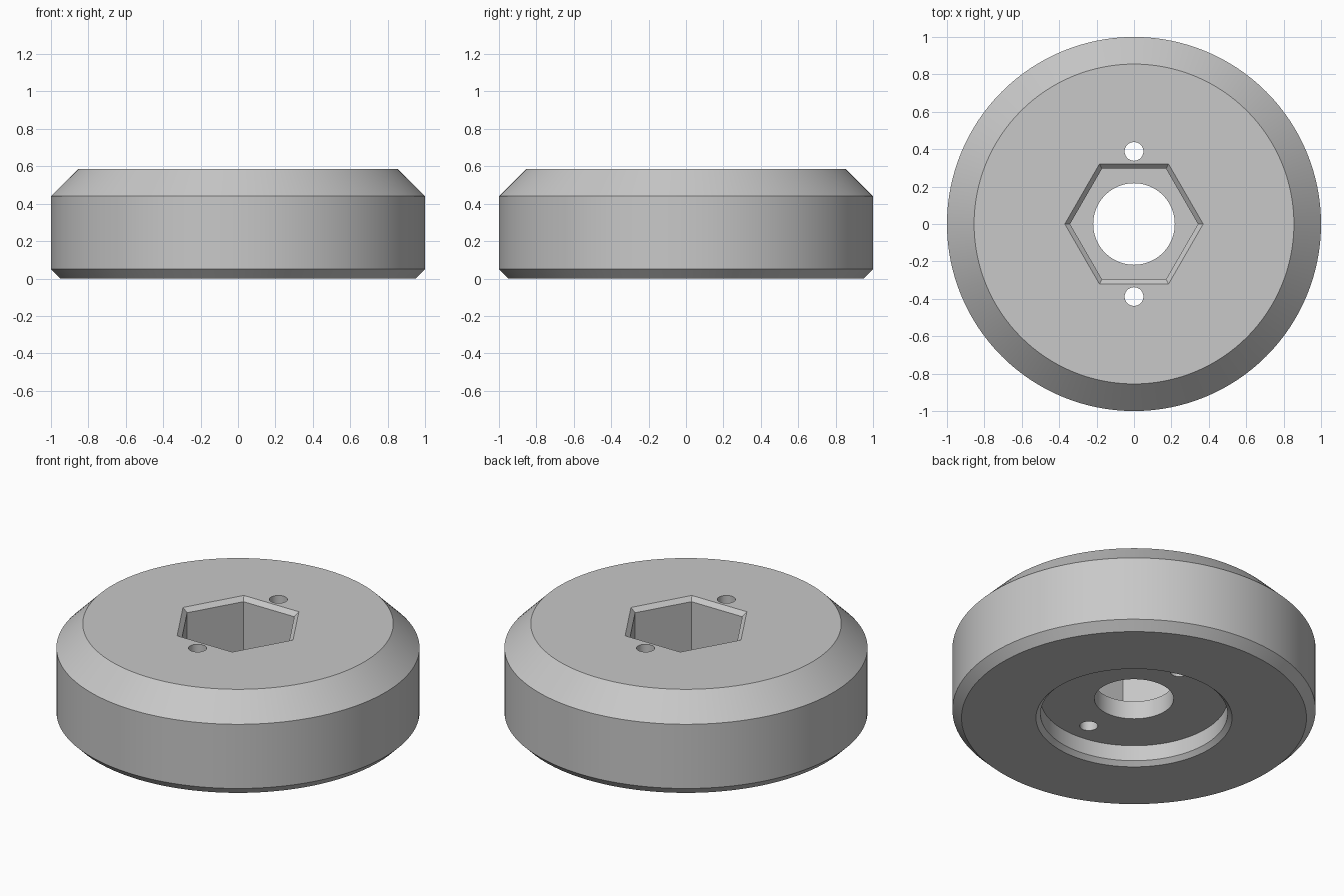
import bpy, bmesh, math

if "Cube" in bpy.data.objects:
    bpy.data.objects.remove(bpy.data.objects["Cube"])

grey = bpy.data.materials.new("light grey metal")
grey.use_nodes = True
colour = (0.58, 0.58, 0.58, 1)
grey.diffuse_color = colour
grey.node_tree.nodes["Principled BSDF"].inputs["Base Color"].default_value = colour


def turned(name, profile, sides, y=0):
    """Stack of rings from (radius, height) pairs, capped at both ends."""
    bm = bmesh.new()
    rings = []
    for r, z in profile:
        angles = [math.tau * i / sides for i in range(sides)]
        rings.append([bm.verts.new((r * math.cos(a), y + r * math.sin(a), z)) for a in angles])
    for low, high in zip(rings, rings[1:]):
        for i in range(sides):
            j = (i + 1) % sides
            bm.faces.new((low[i], low[j], high[j], high[i]))
    bm.faces.new(rings[0][::-1])
    bm.faces.new(rings[-1])
    bmesh.ops.recalc_face_normals(bm, faces=bm.faces)
    mesh = bpy.data.meshes.new(name)
    bm.to_mesh(mesh)
    bm.free()
    mesh.materials.append(grey)
    obj = bpy.data.objects.new(name, mesh)
    bpy.context.collection.objects.link(obj)
    return obj


# Bevelled disc, with the round recess in its underside
disc = turned("disc_body", [(0.515, 0.12), (0.515, 0.025), (0.54, 0), (0.95, 0),
                            (1, 0.05), (1, 0.44), (0.855, 0.585)], 128)

# Hexagonal socket with bevelled rim, central bore and two pin holes
cutters = [
    turned("hex_socket_cutter", [(0.342, 0.23), (0.342, 0.56), (0.398, 0.61)], 6),
    turned("bore_cutter", [(0.218, -0.1), (0.218, 0.4)], 96),
]
for side in (-1, 1):
    cutters.append(turned("pin_hole_cutter", [(0.05, -0.1), (0.05, 0.7)], 48, side * 0.388))

bpy.ops.object.select_all(action="DESELECT")
bpy.context.view_layer.objects.active = disc
disc.select_set(True)
for cutter in cutters:
    cutter.hide_render = True
    cut = disc.modifiers.new(cutter.name, "BOOLEAN")
    cut.operation = "DIFFERENCE"
    cut.solver = "EXACT"
    cut.object = cutter
    bpy.ops.object.modifier_apply(modifier=cut.name)
    bpy.data.objects.remove(cutter)

bpy.ops.object.shade_smooth_by_angle(angle=math.radians(25))
